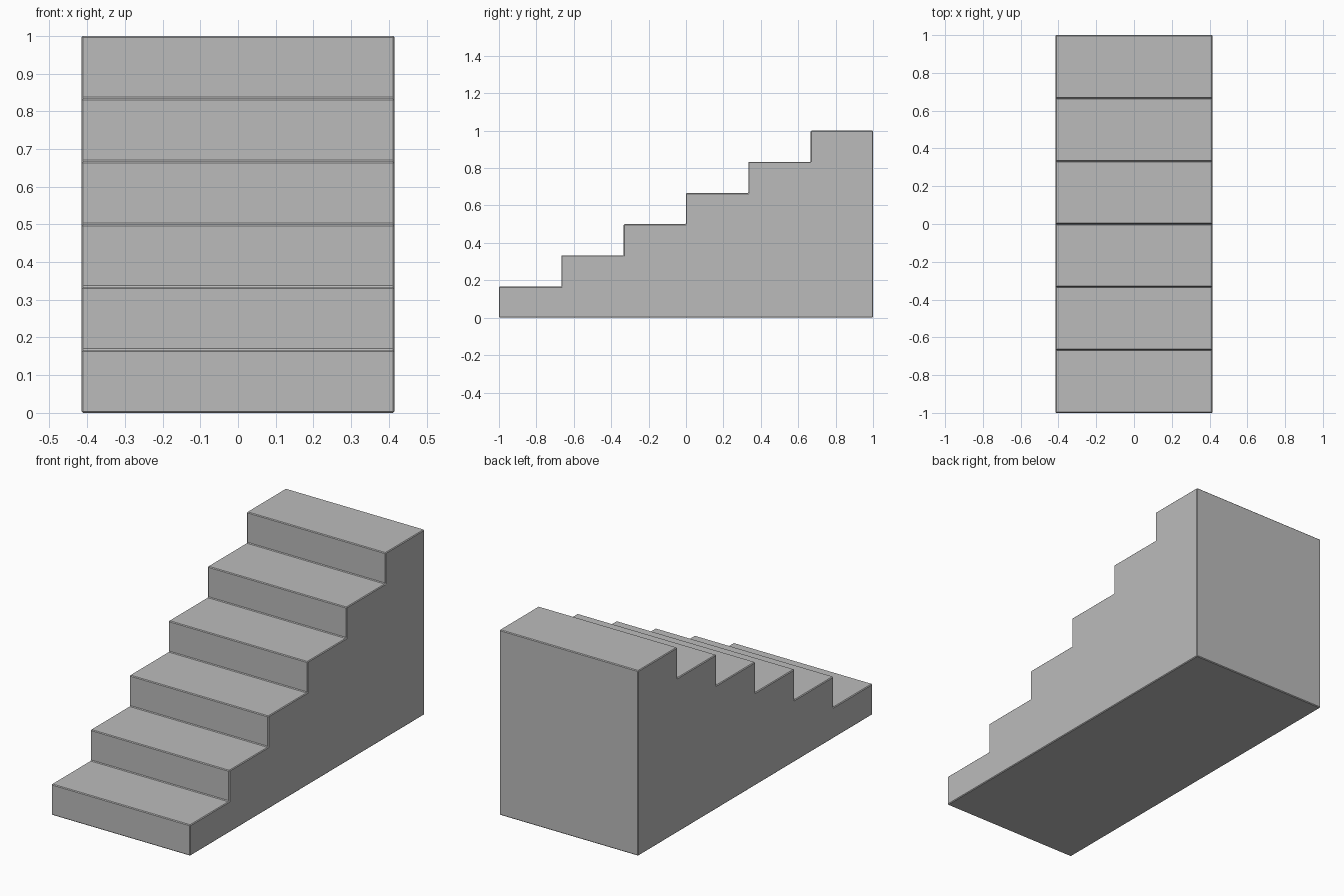
import bpy
import bmesh

if "Cube" in bpy.data.objects:
    bpy.data.objects.remove(bpy.data.objects["Cube"], do_unlink=True)

STEPS = 6
HALF_WIDTH = 0.415
RUN = 2 / STEPS
RISE = 1 / STEPS

# Plain grey finish
grey = bpy.data.materials.new("plain grey")
grey.use_nodes = True
colour = (0.5, 0.5, 0.5, 1)
grey.diffuse_color = colour
grey.node_tree.nodes["Principled BSDF"].inputs["Base Color"].default_value = colour

# Side profile: riser and tread for each step, then down the back
profile = [(-1, 0)]
for i in range(STEPS):
    profile += [(-1 + i * RUN, (i + 1) * RISE), (-1 + (i + 1) * RUN, (i + 1) * RISE)]
profile.append((1, 0))

# Solid staircase extruded across its width
bm = bmesh.new()
side = bm.faces.new([bm.verts.new((-HALF_WIDTH, y, z)) for y, z in profile])
new = bmesh.ops.extrude_face_region(bm, geom=[side])["geom"]
bmesh.ops.translate(bm, vec=(2 * HALF_WIDTH, 0, 0),
                    verts=[v for v in new if isinstance(v, bmesh.types.BMVert)])
bmesh.ops.recalc_face_normals(bm, faces=bm.faces)
mesh = bpy.data.meshes.new("staircase")
bm.to_mesh(mesh)
bm.free()
mesh.materials.append(grey)
staircase = bpy.data.objects.new("staircase", mesh)
bpy.context.collection.objects.link(staircase)

# Fine chamfer along every edge
bevel = staircase.modifiers.new("edge chamfer", 'BEVEL')
bevel.width = 0.004
bevel.segments = 1
bevel.limit_method = 'ANGLE'
